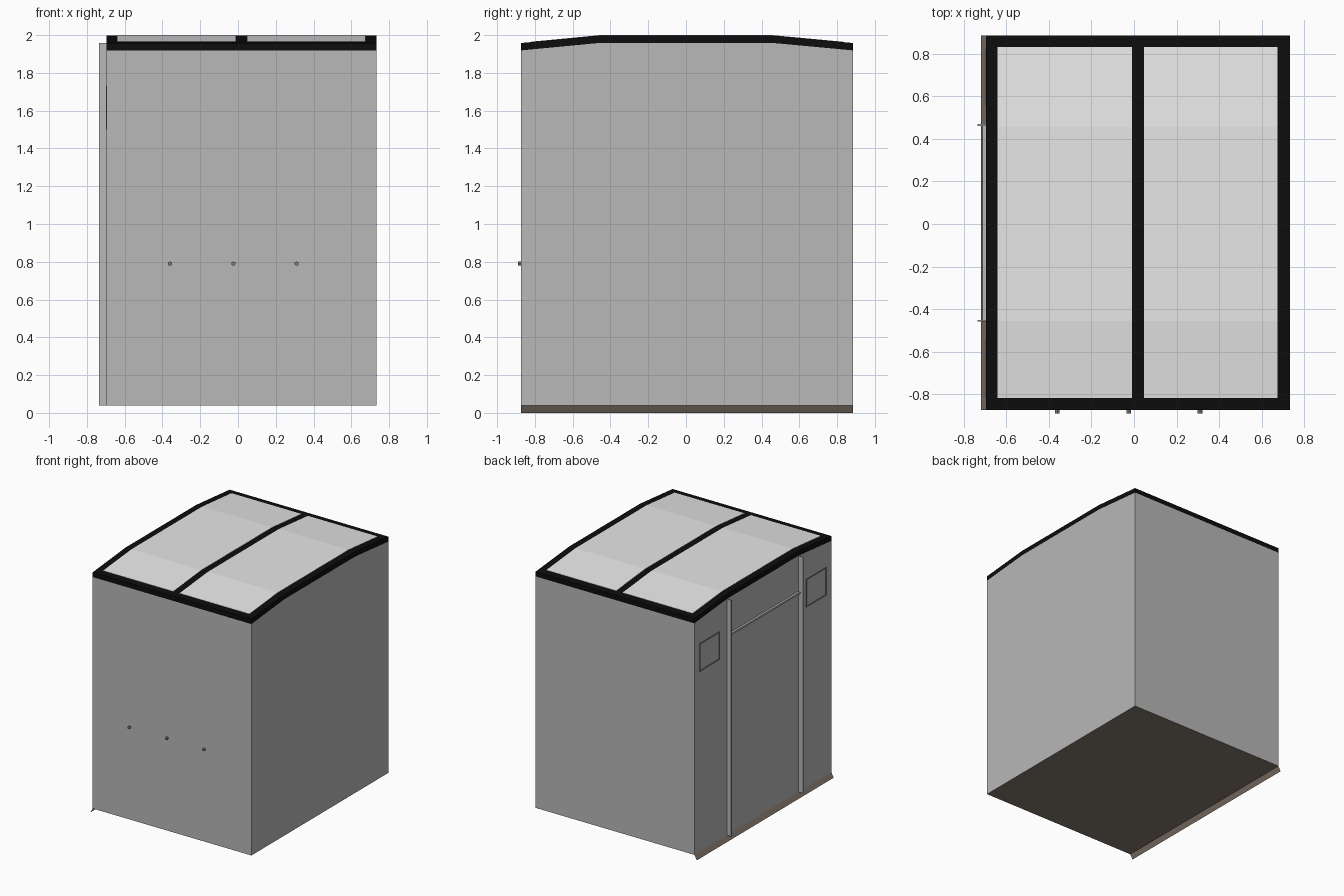
import bpy, bmesh

cube = bpy.data.objects.get("Cube")
if cube:
    bpy.data.objects.remove(cube, do_unlink=True)


def material(name, r, g, b):
    m = bpy.data.materials.new(name)
    m.use_nodes = True
    m.diffuse_color = (r, g, b, 1)
    node = m.node_tree.nodes["Principled BSDF"]
    node.inputs["Base Color"].default_value = (r, g, b, 1)
    node.inputs["Roughness"].default_value = 0.7
    return m


GREY = material("wall grey", 0.48, 0.48, 0.48)
DARK = material("trim grey", 0.2, 0.2, 0.2)
BLACK = material("frame black", 0.004, 0.004, 0.004)
PALE = material("roof panel pale grey", 0.8, 0.8, 0.8)
BROWN = material("base brown", 0.23, 0.185, 0.145)

LEFT, RIGHT = -0.695, 0.732      # wall planes in x
FRONT, BACK = -0.873, 0.885      # wall planes in y
BEND = 0.455                     # where the roof slopes start
FLOOR, EAVE, RIDGE = 0.038, 1.958, 1.998


def finish(name, bm, *mats):
    bmesh.ops.recalc_face_normals(bm, faces=bm.faces)
    mesh = bpy.data.meshes.new(name)
    bm.to_mesh(mesh)
    bm.free()
    for m in mats:
        mesh.materials.append(m)
    ob = bpy.data.objects.new(name, mesh)
    bpy.context.collection.objects.link(ob)
    return ob


def prism(name, profile, x0, x1, *mats):
    """Extrude a closed (y, z) profile along x."""
    bm = bmesh.new()
    face = bm.faces.new([bm.verts.new((x0, y, z)) for y, z in profile])
    ext = bmesh.ops.extrude_face_region(bm, geom=[face])["geom"]
    verts = [v for v in ext if isinstance(v, bmesh.types.BMVert)]
    bmesh.ops.translate(bm, verts=verts, vec=(x1 - x0, 0, 0))
    return finish(name, bm, *mats)


def box(name, x, y, z, mat):
    return prism(name, [(y[0], z[0]), (y[1], z[0]), (y[1], z[1]), (y[0], z[1])],
                 x[0], x[1], mat)


def roof_height(y):
    end = BACK if y > 0 else -FRONT
    t = max(0, (abs(y) - BEND) / (end - BEND))
    return RIDGE + (EAVE - RIDGE) * t


def arch(y0, y1, offset):
    return [(y, roof_height(y) + offset) for y in (y0, -BEND, BEND, y1)]


# Main body, with a brown underside
body = prism("body", arch(FRONT, BACK, -0.039) + [(BACK, FLOOR), (FRONT, FLOOR)],
             LEFT, RIGHT, GREY, BROWN)
for p in body.data.polygons:
    p.material_index = int(p.normal.z < -0.9)

# Arched black roof frame and its two pale panels
prism("roof_frame", arch(FRONT, BACK, 0) + arch(FRONT, BACK, -0.04)[::-1],
      LEFT, RIGHT, BLACK)
for name, x0, x1 in (("right_roof_panel", -0.64, -0.01), ("left_roof_panel", 0.047, 0.675)):
    y0, y1 = FRONT + 0.055, BACK - 0.055
    prism(name, arch(y0, y1, 0.002) + arch(y0, y1, -0.006)[::-1], x0, x1, PALE)

# Sloping brown skirt under the door side
bm = bmesh.new()
bm.faces.new([bm.verts.new(c) for c in (
    (LEFT, FRONT, FLOOR), (LEFT, BACK, FLOOR), (-0.718, BACK, 0), (-0.718, FRONT, 0))])
finish("base_skirt", bm, BROWN)

# Door posts, door header rail
for name, y in (("front_door_post", -0.455), ("rear_door_post", 0.465)):
    box(name, (-0.735, LEFT), (y - 0.004, y + 0.004), (FLOOR, 1.957), GREY)
box("door_header_rail", (-0.712, LEFT), (-0.451, 0.461), (1.655, 1.67), GREY)

# Thin square window trims on the side panels
for side, y0, y1 in (("front", -0.81, -0.55), ("rear", 0.56, 0.82)):
    x, w, z0, z1 = (LEFT - 0.004, LEFT), 0.01, 1.5, 1.73
    for part, z in (("lower", z0), ("upper", z1 - w)):
        box(f"{side}_window_{part}_trim", x, (y0, y1), (z, z + w), DARK)
    for part, y in (("near", y0), ("far", y1 - w)):
        box(f"{side}_window_{part}_trim", x, (y, y + w), (z0 + w, z1 - w), DARK)

# Three small knobs on the front wall
for i, x in enumerate((-0.36, -0.024, 0.31)):
    bpy.ops.mesh.primitive_cylinder_add(vertices=12, radius=0.011, depth=0.017,
                                        location=(x, FRONT - 0.0085, 0.79),
                                        rotation=(1.5708, 0, 0))
    knob = bpy.context.object
    knob.name = f"front_knob_{i + 1}"
    knob.data.materials.append(DARK)
    bpy.ops.object.shade_smooth_by_angle()
